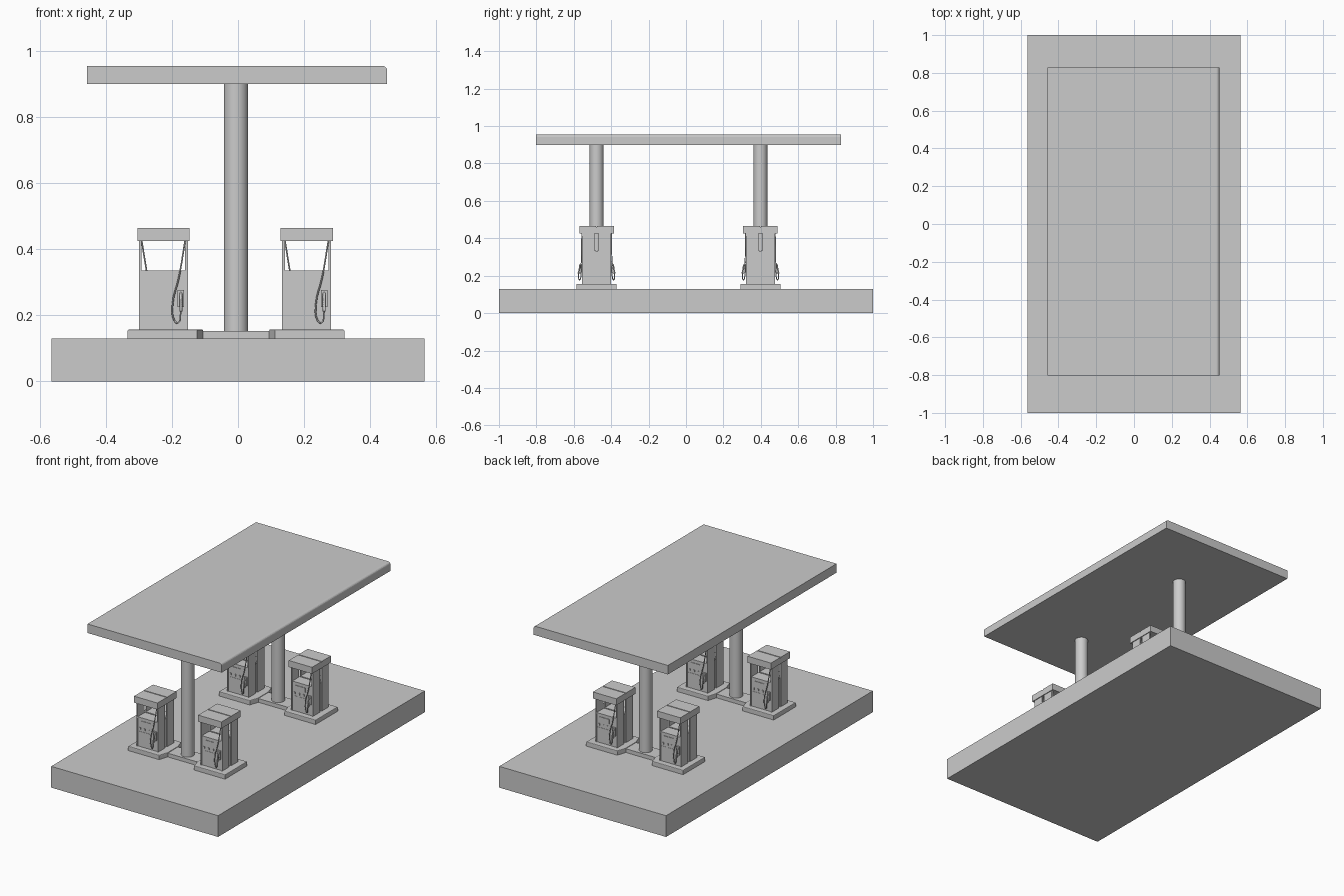
import bpy, bmesh
from mathutils import Matrix, Vector

if "Cube" in bpy.data.objects:
    bpy.data.objects.remove(bpy.data.objects["Cube"])


def finish(name, bm):
    bmesh.ops.recalc_face_normals(bm, faces=bm.faces)
    me = bpy.data.meshes.new(name)
    bm.to_mesh(me)
    bm.free()
    ob = bpy.data.objects.new(name, me)
    bpy.context.collection.objects.link(ob)
    return ob


def box(bm, x0, x1, y0, y1, z0, z1):
    m = Matrix.Translation(((x0 + x1) / 2, (y0 + y1) / 2, (z0 + z1) / 2)) @ \
        Matrix.Diagonal((x1 - x0, y1 - y0, z1 - z0, 1))
    return bmesh.ops.create_cube(bm, size=1, matrix=m)["verts"]


def prism(bm, pts, z0, z1, bevel=0.0):
    f = bm.faces.new([bm.verts.new((x, y, z0)) for x, y in pts])
    r = bmesh.ops.extrude_face_region(bm, geom=[f], use_keep_orig=True)
    top = [g for g in r["geom"] if isinstance(g, bmesh.types.BMVert)]
    for v in top:
        v.co.z = z1
    if bevel:
        edges = list({e for v in top for e in v.link_edges
                      if all(w in top for w in e.verts)})
        bmesh.ops.bevel(bm, geom=edges, offset=bevel, segments=2,
                        profile=0.5, affect='EDGES')


def part(name, *dims):
    bm = bmesh.new()
    for d in dims:
        box(bm, *d)
    return finish(name, bm)


def tube(name, pts, radius):
    cu = bpy.data.curves.new(name, 'CURVE')
    cu.dimensions = '3D'
    cu.bevel_depth = radius
    cu.bevel_resolution = 1
    cu.resolution_u = 4
    cu.use_fill_caps = True
    sp = cu.splines.new('BEZIER')
    sp.bezier_points.add(len(pts) - 1)
    for b, p in zip(sp.bezier_points, pts):
        b.co = p
        b.handle_left_type = b.handle_right_type = 'AUTO'
    ob = bpy.data.objects.new(name, cu)
    bpy.context.collection.objects.link(ob)
    return ob


# ground slab
part("base_slab", (-0.565, 0.565, -1, 1, 0, 0.13))

# canopy, rounded along its +x top edge
bm = bmesh.new()
box(bm, -0.457, 0.452, -0.803, 0.828, 0.90, 0.955)
edge = [e for e in bm.edges if all(v.co.x > 0.4 and v.co.z > 0.94 for v in e.verts)]
bmesh.ops.bevel(bm, geom=edge, offset=0.014, segments=4, profile=0.5, affect='EDGES')
finish("canopy_roof", bm)


def island(name, cx, cy):
    bm = bmesh.new()
    # two pads with corners cut back towards the linking strip
    for s in (-1, 1):
        pts = [(0.10, -0.05), (0.118, -0.107), (0.328, -0.107),
               (0.328, 0.107), (0.118, 0.107), (0.10, 0.05)]
        prism(bm, [(cx + s * x, cy + y) for x, y in pts], 0.129, 0.157, 0.004)
    box(bm, cx - 0.103, cx + 0.103, cy - 0.05, cy + 0.05, 0.129, 0.153)
    finish(name, bm)


def column(name, cx, cy):
    bm = bmesh.new()
    bmesh.ops.create_cone(bm, cap_ends=True, segments=32, radius1=0.037, radius2=0.037,
                          depth=0.772, matrix=Matrix.Translation((cx, cy, 0.516)))
    for f in bm.faces:
        f.smooth = len(f.verts) == 4
    finish(name, bm)


def pump_parts():
    # one face of a pump, centred on the origin, facing -y
    h = [part("pump_cabinet", (-0.068, 0.068, -0.073, -0.006, 0.157, 0.332))]
    h.append(part("pump_side_panels",
                  (-0.074, -0.066, -0.077, -0.010, 0.157, 0.427),
                  (0.066, 0.074, -0.077, -0.010, 0.157, 0.427)))
    h.append(part("pump_top_ledge", (-0.068, 0.068, -0.075, -0.004, 0.329, 0.336)))
    h.append(part("pump_core", (-0.068, 0.068, -0.010, 0, 0.157, 0.33)))
    h.append(part("pump_header", (-0.079, 0.079, -0.092, -0.003, 0.425, 0.465),
                  (-0.079, 0.079, -0.003, 0, 0.425, 0.461)))
    # front display, buttons and kick panel
    h.append(part("pump_front_trim",
                  (-0.045, 0.020, -0.076, -0.072, 0.288, 0.316),
                  (-0.055, -0.046, -0.076, -0.072, 0.262, 0.274),
                  (-0.025, -0.016, -0.076, -0.072, 0.262, 0.274),
                  (0.005, 0.014, -0.076, -0.072, 0.262, 0.274),
                  (-0.060, 0.022, -0.0745, -0.072, 0.168, 0.250)))
    # nozzle holder and nozzle
    h.append(part("nozzle_holder", (0.043, 0.063, -0.081, -0.072, 0.225, 0.277)))
    h.append(tube("nozzle", [(0.053, -0.078, 0.268), (0.053, -0.088, 0.258),
                             (0.053, -0.092, 0.235), (0.053, -0.098, 0.212)], 0.0045))
    h.append(tube("nozzle_guard", [(0.053, -0.090, 0.245), (0.053, -0.080, 0.232),
                                   (0.053, -0.080, 0.218), (0.053, -0.097, 0.214)], 0.0018))
    h.append(tube("pump_hose", [(0.066, -0.079, 0.427), (0.046, -0.081, 0.310),
                                (0.028, -0.083, 0.235), (0.033, -0.086, 0.185),
                                (0.044, -0.092, 0.177), (0.053, -0.097, 0.212)], 0.0026))
    return h


C = -0.006
pads = [(-0.478, "front"), (0.398, "back")]
for cy, tag in pads:
    island("island_" + tag, C, cy)
    column("canopy_column_" + tag, C, cy)

# place every pump as two half units turned back to back
half = pump_parts()
for cy, _ in pads:
    for px in (-0.226, 0.208):
        for turn in (0, 3.14159265):
            for src in half:
                ob = src.copy()
                ob.matrix_world = Matrix.Translation((px, cy, 0)) @ Matrix.Rotation(turn, 4, 'Z')
                bpy.context.collection.objects.link(ob)
for src in half:
    bpy.data.objects.remove(src)
